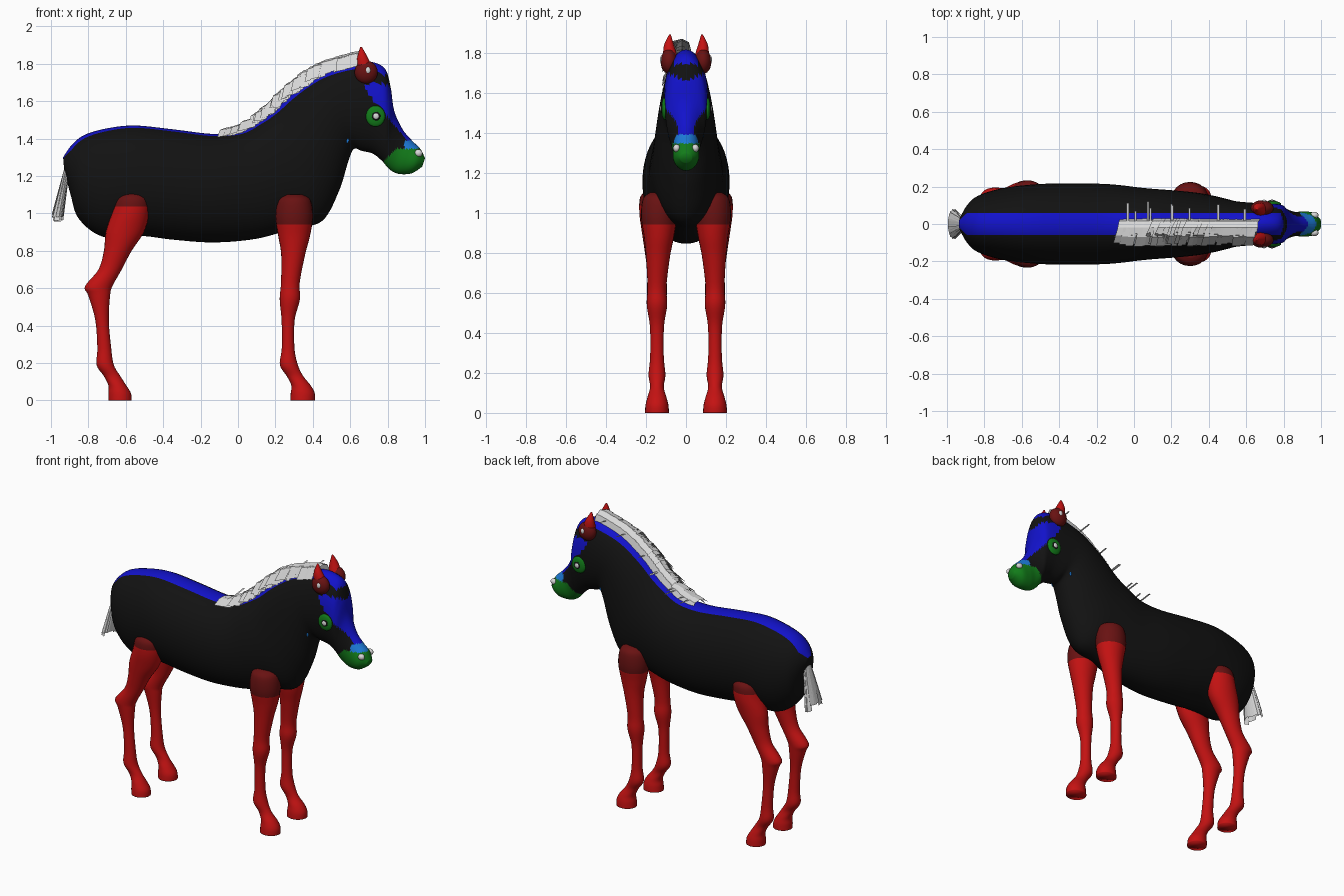
import bpy, bmesh, math, random
from mathutils import Vector
from mathutils.bvhtree import BVHTree

random.seed(4)
if "Cube" in bpy.data.objects:
    bpy.data.objects.remove(bpy.data.objects["Cube"])


def material(name, rgb):
    m = bpy.data.materials.new(name)
    m.use_nodes = True
    m.diffuse_color = (*rgb, 1)
    bsdf = next(n for n in m.node_tree.nodes if n.type == "BSDF_PRINCIPLED")
    bsdf.inputs["Base Color"].default_value = (*rgb, 1)
    return m


black = material("black coat", (.006, .006, .006))
blue = material("deep blue", (.006, .006, .6))
sky = material("sky blue", (.012, .2, .7))
green = material("green", (.006, .2, .01))
red = material("red", (.55, .006, .006))
dark_red = material("dark red", (.14, .006, .006))
white = material("pale grey", (.68, .68, .68))


def finish(name, bm, mats, smooth=True):
    """Turn a bmesh into a named object with its materials."""
    if smooth:
        bmesh.ops.recalc_face_normals(bm, faces=bm.faces[:])
    for f in bm.faces:
        f.smooth = smooth
    me = bpy.data.meshes.new(name)
    bm.to_mesh(me)
    bm.free()
    for m in mats:
        me.materials.append(m)
    ob = bpy.data.objects.new(name, me)
    bpy.context.collection.objects.link(ob)
    return ob


def spline(rows, steps):
    """Smoothly interpolate rows of numbers (Catmull-Rom)."""
    out = []
    for i in range(len(rows) - 1):
        a, b, c, d = (rows[min(max(i + k, 0), len(rows) - 1)] for k in (-1, 0, 1, 2))
        for s in range(steps):
            t = s / steps
            out.append([q + .5 * t * (r - p + t * (2*p - 5*q + 4*r - w + t * (3*(q - r) + w - p)))
                        for p, q, r, w in zip(a, b, c, d)])
    return out + [list(rows[-1])]


def loft(name, rings, mats, rule):
    """Skin a list of vertex rings; rule(centre, column) picks the material."""
    bm = bmesh.new()
    loops = [[bm.verts.new(p) for p in ring] for ring in rings]
    n = len(loops[0])
    for a, b in zip(loops, loops[1:]):
        for j in range(n):
            k = (j + 1) % n
            f = bm.faces.new((a[j], a[k], b[k], b[j]))
            f.material_index = rule(f.calc_center_median(), j)
    for end in (loops[0], loops[-1]):
        f = bm.faces.new(end)
        f.material_index = rule(f.calc_center_median(), n // 2)
    return finish(name, bm, mats)


def blob(name, loc, size, mat):
    bm = bmesh.new()
    bmesh.ops.create_uvsphere(bm, u_segments=20, v_segments=12, radius=1)
    for v in bm.verts:
        v.co = Vector(a * b for a, b in zip(v.co, size)) + Vector(loc)
    return finish(name, bm, [mat])


# Body, neck and head: top x, top z, bottom x, bottom z, half width
BODY = [
    (-.935, 1.30, -.93, 1.24, .03), (-.89, 1.365, -.895, 1.10, .10),
    (-.82, 1.42, -.85, .97, .15), (-.7, 1.455, -.72, .875, .19),
    (-.55, 1.47, -.52, .88, .212), (-.35, 1.45, -.35, .86, .218),
    (-.13, 1.425, -.13, .845, .213), (.02, 1.44, .1, .865, .192),
    (.12, 1.495, .3, .92, .18), (.2, 1.555, .45, .96, .168),
    (.28, 1.63, .54, 1.12, .152), (.37, 1.70, .59, 1.28, .135),
    (.46, 1.755, .62, 1.345, .122), (.57, 1.795, .66, 1.335, .115),
    (.68, 1.815, .72, 1.32, .11), (.78, 1.78, .76, 1.29, .106),
    (.815, 1.68, .78, 1.27, .098), (.835, 1.55, .80, 1.245, .08),
    (.88, 1.45, .83, 1.222, .066), (.93, 1.39, .87, 1.21, .066),
    (.975, 1.345, .93, 1.215, .062), (1, 1.295, .985, 1.25, .03),
]
HALF, STRIPE = 24, 3


def body_ring(row):
    """Ellipse whose first columns always span the back stripe."""
    tx, tz, bx, bz, w = row
    edge = math.asin(min(.06 / w, .6))
    side = [edge * j / STRIPE for j in range(STRIPE)]
    side += [edge + (math.pi - edge) * j / (HALF - STRIPE) for j in range(HALF - STRIPE + 1)]
    angles = side + [-a for a in side[-2:0:-1]]
    return [((tx + bx) / 2 + (tx - bx) / 2 * math.cos(a), w * math.sin(a),
             (tz + bz) / 2 + (tz - bz) / 2 * math.cos(a)) for a in angles]


def coat(p, column):
    x, y, z = p
    if x > .78 and z < min(1.345, 1.28 + 1.1 * (x - .78)):
        return 3
    if x > .89 and z < 1.39:
        return 2
    if x > .68 and 1.66 - 1.21 * (x - .68) < z < 1.66 + .4 * abs(y):
        return 1
    on_stripe = column < STRIPE or column >= 2 * HALF - STRIPE
    return int(on_stripe and (x < .75 or z > 1.74))


body = loft("body", [body_ring(r) for r in spline(BODY, 7)], [black, blue, sky, green], coat)
tree = BVHTree.FromPolygons([v.co for v in body.data.vertices],
                            [p.vertices[:] for p in body.data.polygons])


def surface(x, z, side):
    """Point on the body's flank at x, z."""
    return tree.ray_cast(Vector((x, side, z)), Vector((0, -side, 0)))[0]


# Legs: centre x, z, half depth, centre y, half width
FRONT = [
    (.3, 1.1, .05, .13, .05), (.3, 1.07, .088, .13, .085), (.3, .98, .1, .135, .09),
    (.3, .88, .085, .135, .075), (.295, .78, .064, .14, .06), (.28, .63, .05, .145, .047),
    (.277, .54, .054, .145, .051), (.268, .43, .035, .145, .035), (.268, .28, .034, .145, .034),
    (.272, .19, .048, .145, .042), (.305, .13, .044, .145, .034), (.337, .08, .052, .145, .047),
    (.346, .04, .064, .145, .057), (.346, 0, .066, .145, .06),
]
REAR = [
    (-.565, 1.11, .05, .14, .05), (-.565, 1.08, .088, .145, .083), (-.575, 1, .1, .145, .088),
    (-.605, .9, .102, .145, .075), (-.643, .8, .074, .145, .06), (-.684, .7, .062, .145, .048),
    (-.745, .61, .073, .145, .05), (-.742, .56, .058, .145, .046), (-.727, .43, .036, .145, .034),
    (-.715, .28, .037, .145, .034), (-.71, .19, .046, .145, .042), (-.673, .13, .044, .145, .034),
    (-.645, .08, .048, .145, .047), (-.633, .04, .06, .145, .057), (-.63, 0, .062, .145, .06),
]


def flat_rings(rows, side, n=24):
    return [[(x + rx * math.cos(a), side * (y + ry * math.sin(a)), z)
             for a in (math.tau * j / n for j in range(n))]
            for x, z, rx, y, ry in spline(rows, 5)]


EAR = [(.69, 1.74, .045, .075, .036), (.675, 1.79, .04, .08, .034),
       (.665, 1.84, .026, .085, .024), (.658, 1.89, .004, .08, .004)]

for side, word in ((1, "left"), (-1, "right")):
    loft(word + "_front_leg", flat_rings(FRONT, side), [red, dark_red],
         lambda p, j: int(p.z > .95))
    loft(word + "_rear_leg", flat_rings(REAR, side), [red, dark_red],
         lambda p, j: int(p.z > 1.03))
    # Ears with dark cups
    loft(word + "_ear", flat_rings(EAR, side), [red], lambda p, j: 0)
    blob(word + "_ear_cup", (.685, side * .085, 1.755), (.062, .042, .062), dark_red)
    blob(word + "_ear_tuft", (.695, side * .121, 1.765), (.014, .009, .018), white)
    # Eyes, nostrils and small marks
    p = surface(.735, 1.52, side)
    blob(word + "_eye_patch", p, (.052, .016, .056), green)
    blob(word + "_eye", p + Vector((.003, side * .012, 0)), (.024, .008, .024), black)
    blob(word + "_eye_glint", p + Vector((.003, side * .016, 0)), (.016, .007, .016), white)
    blob(word + "_nostril", (.965, side * .047, 1.322), (.022, .018, .02), white)
    blob(word + "_cheek_mark", surface(.585, 1.39, side), (.008, .004, .014), sky)


def strips(name, locks):
    """Flat hair locks, each a list of (left point, right point) pairs."""
    bm = bmesh.new()
    for lock in locks:
        rows = [[bm.verts.new(p) for p in pair] for pair in lock]
        for a, b in zip(rows, rows[1:]):
            bm.faces.new((a[0], a[1], b[1], b[0]))
    return finish(name, bm, [white], smooth=False)


# Mane: ragged locks arching over the crest and falling to the right side
crest = [(r[0], r[1]) for r in spline(BODY, 20) if -.05 < r[0] < .66]
locks = []
for i in range(170):
    x, z = random.choice(crest)
    grow = .55 + .5 * min(max(x, 0) / .4, 1)
    lean = random.uniform(.01, .03)
    reach = random.uniform(.07, .12)
    path = [(0, .03, -.03), (-.01, .015, .025), (-lean, -.02, .042),
            (-lean * 1.5, -reach * .6, .03), (-lean * 2, -reach, -.035)]
    width = random.uniform(.012, .024)
    locks.append([((x + dx - width, dy, z + dz * grow), (x + dx + width, dy, z + dz * grow + .01))
                  for dx, dy, dz in path])
# Stray locks sticking out to the left
for i in range(9):
    x, z = random.choice(crest)
    y = random.uniform(.05, .12)
    locks.append([((x - .006, 0, z + .02), (x + .006, 0, z + .02)),
                  ((x - .006, y, z + .035), (x + .006, y, z + .035))])
strips("mane", locks)

# Tail: locks fanning out from the dock
locks = []
for i in range(18):
    a = math.tau * i / 18
    c, s = math.cos(a), math.sin(a)
    root = Vector((-.908 + .012 * c, .022 * s, 1.27))
    tip = Vector((-.965 + .03 * c, .075 * s, random.uniform(.955, 1.0)))
    across = Vector((-.4 * s, c, 0)).normalized()
    locks.append([(p - across * w, p + across * w)
                  for p, w in ((root, .008), (root.lerp(tip, .5), .013), (tip, .016))])
strips("tail", locks)
